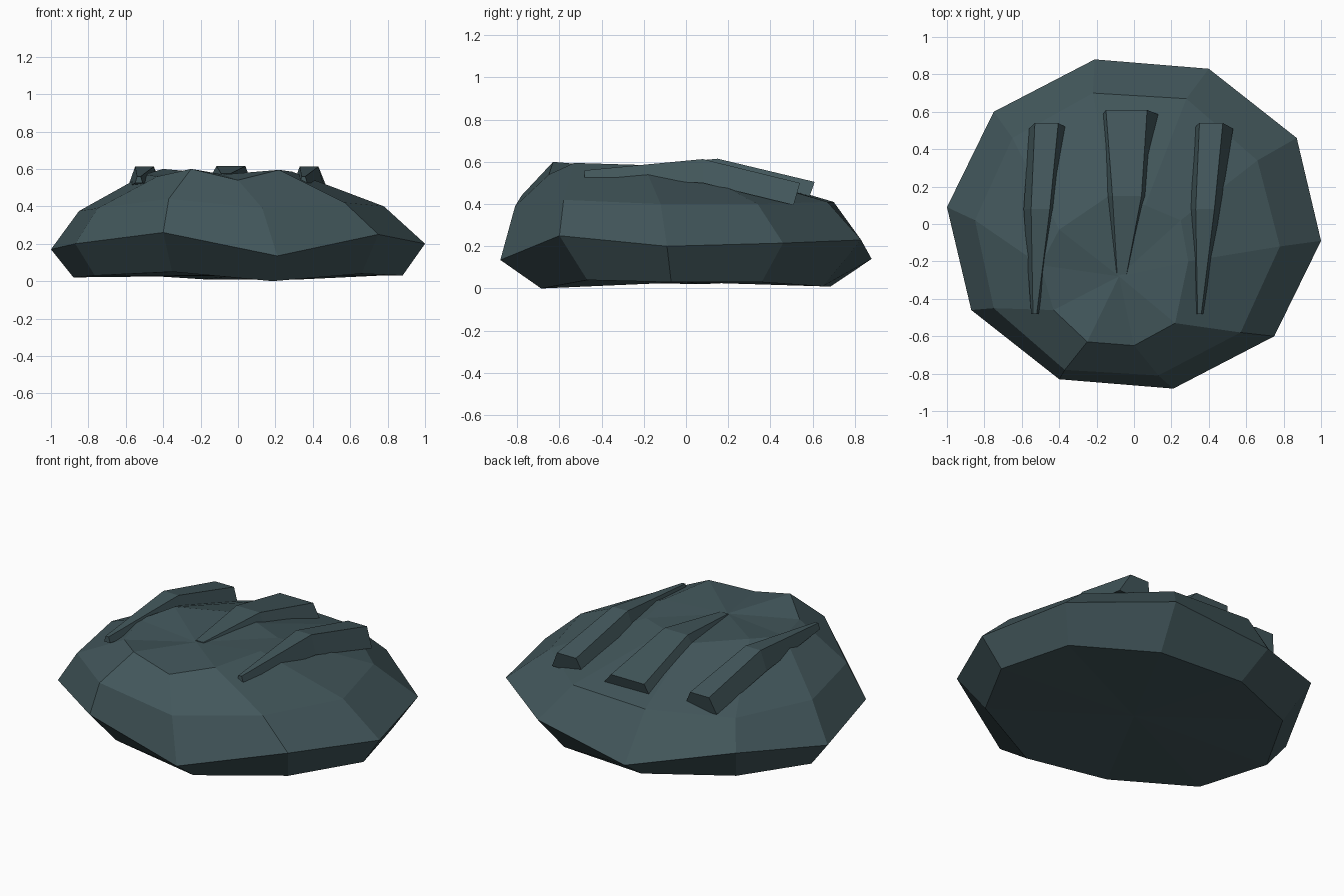
import bpy
import bmesh

if "Cube" in bpy.data.objects:
    bpy.data.objects.remove(bpy.data.objects["Cube"], do_unlink=True)

# Dark slate used over the whole model
slate = bpy.data.materials.new("dark slate")
slate.use_nodes = True
slate.diffuse_color = (0.055, 0.095, 0.105, 1)
slate.node_tree.nodes["Principled BSDF"].inputs["Base Color"].default_value = slate.diffuse_color
slate.node_tree.nodes["Principled BSDF"].inputs["Roughness"].default_value = 0.9


def loft(name, rings, first_cap=None, last_cap=None):
    """Skin closed rings; close each end with a fan to a point or one face."""
    bm = bmesh.new()
    loops = [[bm.verts.new(co) for co in ring] for ring in rings]
    count = len(loops[0])
    for low, high in zip(loops, loops[1:]):
        for i in range(count):
            j = (i + 1) % count
            bm.faces.new((low[i], low[j], high[j], high[i]))
    for loop, tip in ((loops[0], first_cap), (loops[-1], last_cap)):
        if tip is None:
            bm.faces.new(loop)
        else:
            centre = bm.verts.new(tip)
            for i in range(count):
                bm.faces.new((loop[i], loop[(i + 1) % count], centre))
    bmesh.ops.recalc_face_normals(bm, faces=bm.faces)
    mesh = bpy.data.meshes.new(name)
    bm.to_mesh(mesh)
    bm.free()
    mesh.materials.append(slate)
    part = bpy.data.objects.new(name, mesh)
    bpy.context.collection.objects.link(part)
    return part


# Ten-sided boulder: the plan of the rim is the same after a half turn
half_plan = [(.21, -.88), (.75, -.6), (1, -.09), (.87, .46), (.4, .83)]
plan = half_plan + [(-x, -y) for x, y in half_plan]
rim_heights = [.135, .25, .2, .215, .23, .14, .25, .17, .2, .26]
foot_heights = [0, .04, .03, .03, .01, .01, .04, .02, .03, .05]

rim = [(x, y, z) for (x, y), z in zip(plan, rim_heights)]
foot = [(x * .88, y * .78, z) for (x, y), z in zip(plan, foot_heights)]
shoulder = [
    (.13, -.81, .39), (.57, -.58, .42), (.78, -.12, .4), (.66, .34, .4), (.28, .67, .41),
    (-.22, .7, .41), (-.65, .46, .38), (-.85, .02, .375), (-.75, -.45, .39), (-.37, -.78, .44),
]
crown = [
    (0, -.65, .54), (.22, -.53, .595), (.29, -.2, .585), (.25, .02, .57), (.06, .1, .575),
    (-.12, .16, .57), (-.4, -.03, .6), (-.5, -.22, .57), (-.43, -.46, .56), (-.25, -.63, .6),
]
loft("boulder", [foot, rim, shoulder, crown],
     first_cap=(0, 0, .03), last_cap=(-.08, -.28, .57))


def ridge(name, stations, shift=0):
    """Tapered bar of trapezoid sections: base pair, top pair, y and heights."""
    rings = []
    for (left, right), (top_left, top_right), y_base, y_top, base, top in stations:
        rings.append([
            (left + shift, y_base, base), (right + shift, y_base, base),
            (top_right + shift, y_top, top), (top_left + shift, y_top, top),
        ])
    return loft(name, rings)


# Three raised ridges running front to back
side_stations = [
    ((-.55, -.51), (-.54, -.52), -.48, -.48, .525, .56),
    ((-.59, -.42), (-.55, -.45), .08, .08, .5, .613),
    ((-.56, -.35), (-.53, -.405), .51, .54, .395, .5),
]
middle_stations = [
    ((-.1, -.03), (-.09, -.04), -.27, -.27, .53, .575),
    ((-.18, .08), (-.115, .04), .15, .15, .5, .615),
    ((-.17, .145), (-.15, .07), .58, .61, .42, .505),
]
ridge("right_ridge", side_stations)
ridge("left_ridge", side_stations, shift=.88)
ridge("middle_ridge", middle_stations)
